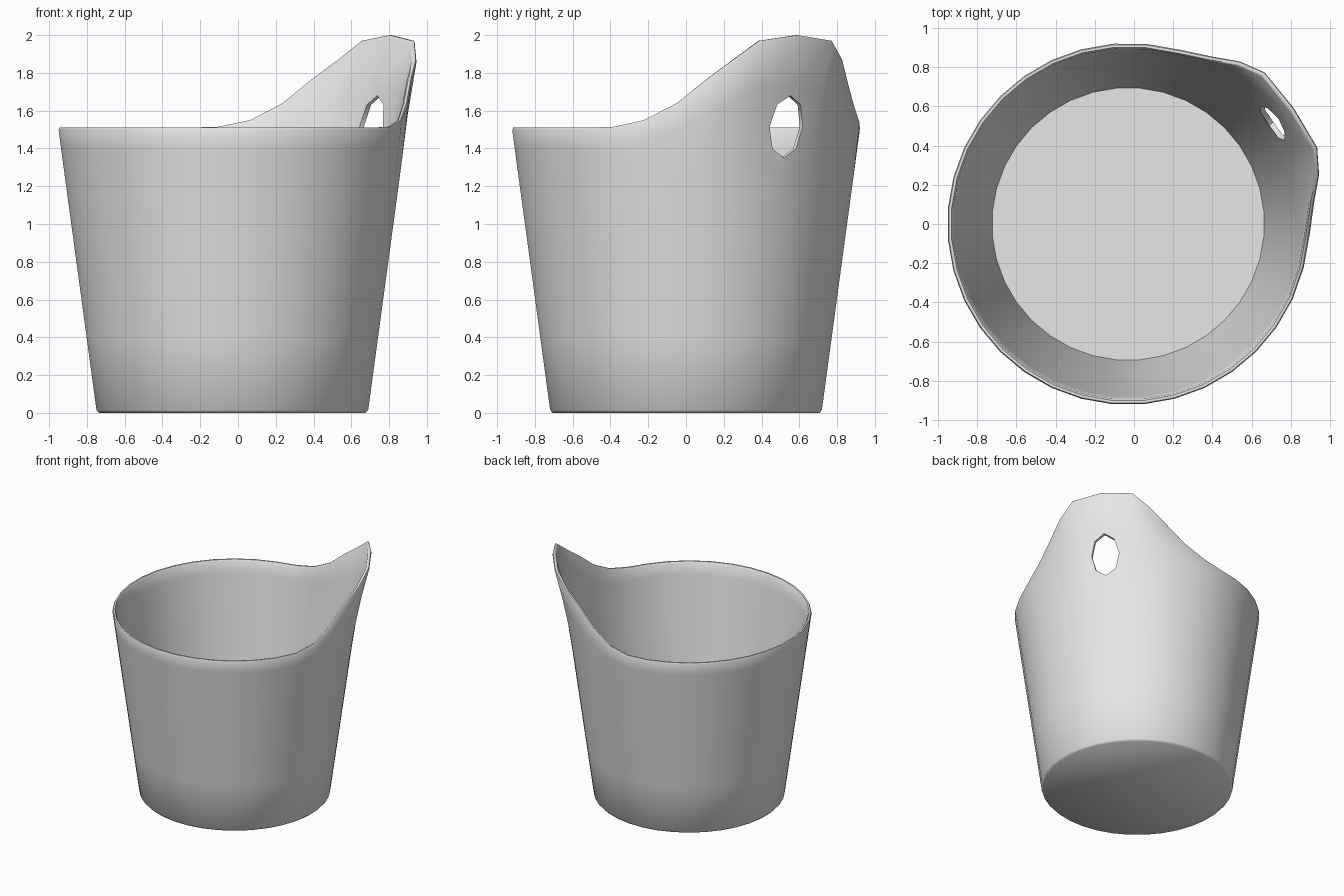
import bpy, bmesh
from math import radians, sin, cos, pi

cube = bpy.data.objects.get("Cube")
if cube:
    bpy.data.objects.remove(cube, do_unlink=True)

CX = -0.03                # axis of the tub
EAR = radians(35)         # direction of the raised handle
COLS = 36
# handle rim, by column away from its middle: angle, height, radius
RIM = [(0, 2.0, 1.035), (13, 1.97, 1.045), (20.5, 1.87, 1.01), (28.5, 1.765, 0.957),
       (38, 1.64, 0.93), (49, 1.55, 0.925), (59.5, 1.515, 0.925)]

grey = bpy.data.materials.new("plain_grey")
grey.use_nodes = True
grey.diffuse_color = (0.8, 0.8, 0.8, 1)
grey.node_tree.nodes["Principled BSDF"].inputs["Base Color"].default_value = (0.8, 0.8, 0.8, 1)


def make_object(name, bm):
    bmesh.ops.recalc_face_normals(bm, faces=bm.faces[:])
    mesh = bpy.data.meshes.new(name)
    bm.to_mesh(mesh)
    bm.free()
    mesh.materials.append(grey)
    obj = bpy.data.objects.new(name, mesh)
    bpy.context.collection.objects.link(obj)
    return obj


def cone(z):
    return 0.72 + 0.136 * z


def column(k):
    """Closed wall section of one column, from the underside to the inner floor."""
    n = abs(k)
    angle, height, radius = RIM[n] if n < len(RIM) else (10 * n, 1.51, 0.925)
    side = -1 if k < 0 else 1

    def point(z, inset):
        s = max(0, (z - 1.2) / (height - 1.2))
        r = cone(z) + (radius - cone(height)) * s * s - inset
        a = EAR + side * radians(10 * n + (angle - 10 * n) * s)
        return (CX + r * cos(a), r * sin(a), z)

    upper = [1.2 + (height - 1.2) * f for f in (0.33, 0.66)]
    walls = [0.4, 0.8, 1.2] + upper + [height - 0.012]
    outer = [point(0, 0.012), point(0.015, 0)] + [point(z, 0) for z in walls]
    lip = [point(height, 0.007), point(height, 0.02)]
    inner = [point(z, 0.027) for z in reversed(walls)] + [point(0.03, 0.028)]
    return outer + lip + inner


# tub: wall sections joined round the axis, closed by two discs
bm = bmesh.new()
rings = [[bm.verts.new(p) for p in column(k)] for k in range(-COLS // 2, COLS // 2)]
for i, ring in enumerate(rings):
    following = rings[(i + 1) % COLS]
    for j in range(len(ring) - 1):
        bm.faces.new((ring[j], following[j], following[j + 1], ring[j + 1]))
for end in (0, -1):
    bm.faces.new([ring[end] for ring in rings])
tub = make_object("tub", bm)

# eight-sided grip hole through the handle
bm = bmesh.new()
ends = []
for d in (0.7, 1.2):
    loop = []
    for i in range(8):
        u, z = 0.107 * sin(i * pi / 4), 1.515 + 0.165 * cos(i * pi / 4)
        loop.append(bm.verts.new((CX + d * cos(EAR) - u * sin(EAR),
                                  d * sin(EAR) + u * cos(EAR), z)))
    ends.append(loop)
    bm.faces.new(loop)
for i in range(8):
    j = (i + 1) % 8
    bm.faces.new((ends[0][i], ends[0][j], ends[1][j], ends[1][i]))
cutter = make_object("grip_hole_cutter", bm)
cutter.hide_render = True

cut = tub.modifiers.new("grip_hole", "BOOLEAN")
cut.operation = "DIFFERENCE"
cut.solver = "EXACT"
cut.object = cutter
bpy.ops.object.select_all(action="DESELECT")
tub.select_set(True)
bpy.context.view_layer.objects.active = tub
bpy.ops.object.modifier_apply(modifier=cut.name)
bpy.data.objects.remove(cutter, do_unlink=True)
bpy.ops.object.shade_smooth_by_angle(angle=radians(50))
